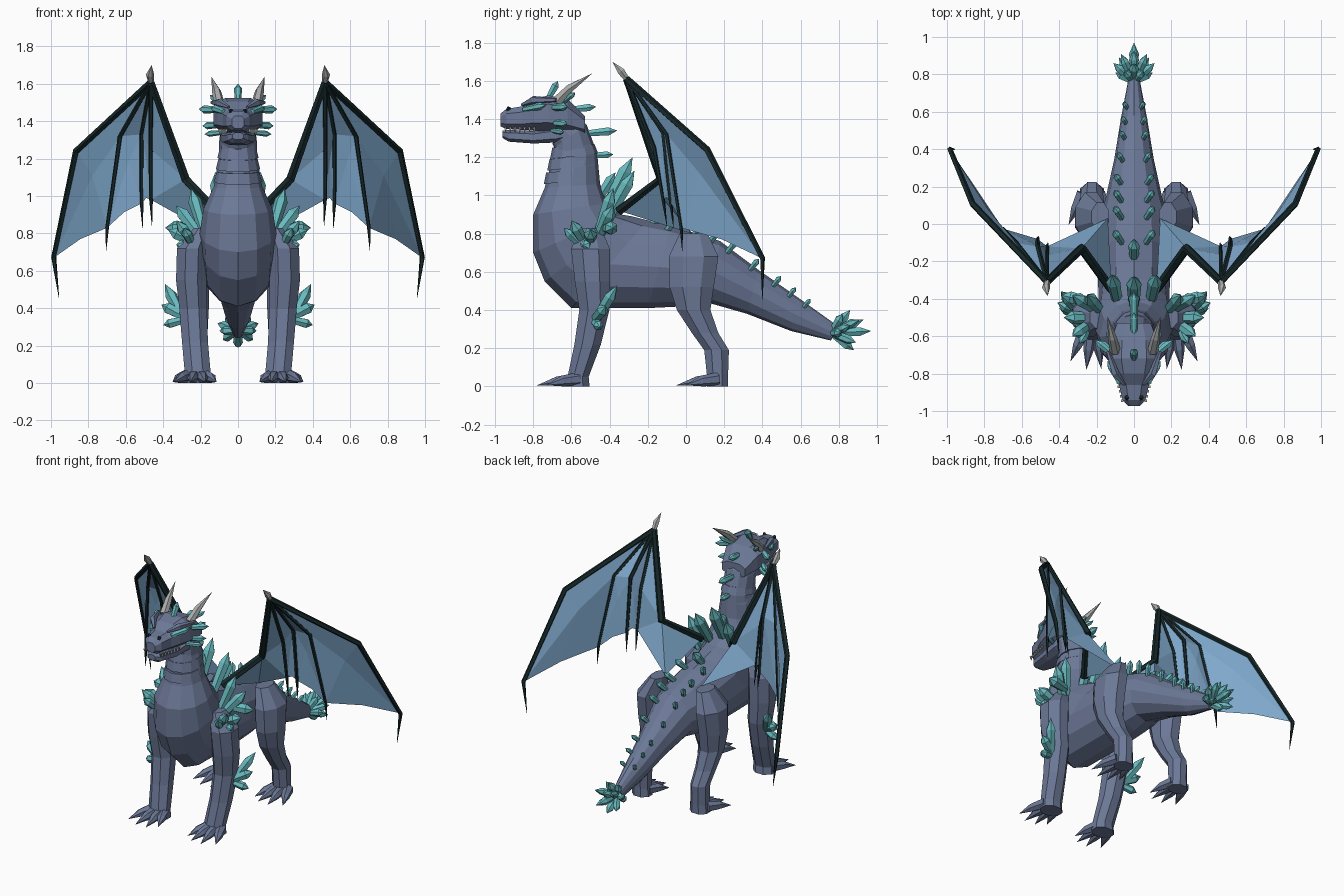
import bpy, bmesh
from math import sin, cos, pi, copysign
from mathutils import Vector as V

cube = bpy.data.objects.get("Cube")
if cube:
    bpy.data.objects.remove(cube, do_unlink=True)


def material(name, *rgb):
    m = bpy.data.materials.new(name)
    m.use_nodes = True
    m.diffuse_color = (*rgb, 1)
    for node in m.node_tree.nodes:
        if node.type == 'BSDF_PRINCIPLED':
            node.inputs["Base Color"].default_value = (*rgb, 1)
    return m


HIDE = material("slate hide", .15, .19, .31)
CRYSTAL = material("teal crystal", .14, .49, .52)
MEMBRANE = material("wing blue", .21, .39, .6)
BONE = material("dark wing bone", .008, .02, .022)
HORN = material("pale horn", .4, .42, .41)


def finish(name, bm, mat, mirror):
    bmesh.ops.remove_doubles(bm, verts=bm.verts, dist=.0001)
    bmesh.ops.recalc_face_normals(bm, faces=bm.faces)
    mesh = bpy.data.meshes.new(name)
    bm.to_mesh(mesh)
    bm.free()
    mesh.materials.append(mat)
    obj = bpy.data.objects.new(name, mesh)
    bpy.context.collection.objects.link(obj)
    if mirror:
        mod = obj.modifiers.new("Mirror", 'MIRROR')
        mod.use_mirror_merge = False
    return obj


def build(name, lofts, mat, mirror=False):
    """One object made of several skins, each stretched over a list of rings."""
    bm = bmesh.new()
    for rings in lofts:
        rows = [[bm.verts.new(p) for p in ring] for ring in rings]
        n = len(rows[0])
        for a, b in zip(rows, rows[1:]):
            for i in range(n):
                j = (i + 1) % n
                bm.faces.new((a[i], a[j], b[j], b[i]))
        for row in (rows[0], rows[-1]):
            if (row[0].co - row[n // 2].co).length > .001:
                bm.faces.new(row)
    return finish(name, bm, mat, mirror)


def oval(top, bottom, w, n=12, phase=0, power=1):
    """Ring around the centre line between a top and a bottom (y, z) point."""
    t, b = V((0, *top)), V((0, *bottom))
    ring = []
    for i in range(n):
        a = 2 * pi * (i + phase) / n
        c, s = (copysign(abs(f) ** power, f) for f in (cos(a), sin(a)))
        ring.append((t + b) / 2 + (t - b) / 2 * c + V((w * s, 0, 0)))
    return ring


def tube(points, radii, n=6):
    """Rings along a path, for bones, horns, toes and crystals."""
    pts = [V(p) for p in points]
    whole = pts[-1] - pts[0]
    k = min(range(3), key=lambda i: abs(whole[i]))
    ref = V([float(i == k) for i in range(3)])
    rings = []
    for i, (p, r) in enumerate(zip(pts, radii)):
        d = pts[min(i + 1, len(pts) - 1)] - pts[max(i - 1, 0)]
        u = d.cross(ref).normalized()
        v = d.cross(u).normalized()
        angles = [2 * pi * (j + .5) / n for j in range(n)]
        rings.append([p + r * (u * cos(a) + v * sin(a)) for a in angles])
    return rings


def crystal(base, tip, r):
    b, t = V(base), V(tip)
    return tube([b, b.lerp(t, .72), t], [r * .75, r, 0])


# Neck, trunk and tail: back point, belly point, half width
BODY = [((-.62, 1.46), (-.70, 1.27), .085), ((-.52, 1.37), (-.69, 1.25), .1),
        ((-.465, 1.22), (-.7, 1.19), .102), ((-.45, 1.06), (-.74, 1.04), .13),
        ((-.41, .96), (-.8, .9), .185), ((-.34, .9), (-.8, .7), .205),
        ((-.28, .89), (-.74, .55), .2), ((-.2, .87), (-.6, .41), .19),
        ((-.08, .84), (-.2, .41), .195), ((.06, .8), (0, .42), .185),
        ((.18, .76), (.11, .44), .15), ((.38, .61), (.32, .38), .105),
        ((.58, .47), (.55, .29), .07), ((.79, .32), (.76, .24), .03)]
build("body", [[oval(*r) for r in BODY]], HIDE)

# Overlapping neck plates
collars = []
for z in (1.22, 1.16, 1.09):
    y = -.7 - (1.22 - z) * .25
    w = .104 + (1.22 - z) * .14
    collars.append([oval((-.48, z + .05), (y, z + .03), w - .008),
                    oval((-.46, z), (y - .012, z - .03), w + .006)])
build("neck_plates", collars, HIDE)

# Head and jaw: y, top, bottom, half width
SKULL = [(-.972, 1.43, 1.36, .035), (-.94, 1.457, 1.345, .065),
         (-.86, 1.47, 1.34, .085), (-.8, 1.51, 1.335, .115),
         (-.72, 1.53, 1.33, .14), (-.62, 1.51, 1.32, .13),
         (-.53, 1.42, 1.32, .095)]
JAW = [(-.96, 1.34, 1.3, .03), (-.93, 1.345, 1.28, .058),
       (-.8, 1.34, 1.27, .088), (-.68, 1.36, 1.275, .1), (-.6, 1.38, 1.29, .09)]
for name, rows in (("skull", SKULL), ("jaw", JAW)):
    build(name, [[oval((y, t), (y, b), w, 8, .5, .75) for y, t, b, w in rows]], HIDE)
build("brow_ridges", [tube([(.05, -.86, 1.475), (.1, -.8, 1.5), (.14, -.68, 1.5)],
                           [.008, .022, .01], 5)], HIDE, True)
build("eyes", [crystal((.075, -.85, 1.45), (.143, -.73, 1.475), .02)], CRYSTAL, True)
build("nostrils", [tube([(.035, -.935, 1.44), (.04, -.925, 1.462)], [.011, .011], 5)],
      BONE, True)
build("teeth", [tube([(.062 + .006 * i, -.945 + .025 * i, 1.358),
                      (.062 + .006 * i, -.945 + .025 * i, 1.328)], [.01, 0], 4)
                for i in range(7)], HORN, True)
build("horns", [tube([(.1, -.68, 1.49), (.115, -.61, 1.56), (.143, -.49, 1.64)],
                     [.03, .024, 0])], HORN, True)

# Legs: centre x, y, z, half width, half depth
FRONT = [(.19, -.5, .83, .05, .06), (.245, -.5, .72, .088, .11),
         (.25, -.49, .55, .088, .1), (.24, -.48, .4, .08, .085),
         (.23, -.515, .22, .075, .075), (.215, -.565, .05, .075, .06),
         (.215, -.565, 0, .08, .065)]
HIND = [(.18, .04, .8, .05, .08), (.23, .04, .68, .088, .14),
        (.235, .03, .52, .088, .125), (.23, .04, .4, .08, .095),
        (.225, .1, .28, .068, .075), (.225, .16, .19, .062, .07),
        (.225, .165, .06, .062, .06), (.225, .165, 0, .07, .06)]
for name, rows in (("front", FRONT), ("hind", HIND)):
    rings = [[V((x + hx * cos(a), y + hy * sin(a), z))
              for a in [2 * pi * (i + .5) / 8 for i in range(8)]]
             for x, y, z, hx, hy in rows]
    build(name + "_legs", [rings], HIDE, True)
    # Four splayed, pointed toes on each foot
    x, y = rows[-1][:2]
    toes = []
    for side, reach in ((-.1, .16), (-.04, .21), (.04, .215), (.125, .17)):
        toes.append(tube([(x + side * .4, y, .038), (x + side * .7, y - reach * .5, .028),
                          (x + side, y - reach, .006)], [.036, .028, 0]))
    build(name + "_toes", toes, HIDE, True)

# Wing bones: arm, four fingers, pale wrist claw
ROOT, ELBOW, WRIST = V((.12, -.35, .92)), V((.28, -.13, 1.09)), V((.465, -.31, 1.61))
# Each finger: knuckle, membrane edge, bone tip
FINGERS = [((.865, .11, 1.24), (.985, .4, .67), (.957, .4, .455)),
           ((.63, -.1, 1.32), (.7, -.025, .83), (.705, -.02, .71)),
           ((.515, -.12, 1.33), (.515, -.08, .96), (.51, -.065, .83)),
           ((.467, -.165, 1.25), (.465, -.12, .98), (.46, -.1, .84))]
bones = [tube([ROOT, ELBOW, WRIST], [.026, .026, .02])]
for i, f in enumerate(FINGERS):
    r = .018 if i == 0 else .013
    bones.append(tube([WRIST, *f], [r, r, r * .8, .001], 5))
build("wing_bones", bones, BONE, True)
build("wing_claws", [tube([WRIST, (.47, -.34, 1.65), (.462, -.385, 1.7)],
                          [.016, .022, 0])], HORN, True)

# Wing membrane panels between the bones
bm = bmesh.new()


def panel(*pts):
    bm.faces.new([bm.verts.new(p) for p in pts])


for (ka, ea, _), (kb, eb, _) in zip(FINGERS, FINGERS[1:]):
    mid = V(ea).lerp(V(eb), .5) + V((0, 0, .02))
    heart = (V(ka) + V(kb) + mid) / 3 + V((0, .01, 0))
    for tri in ((WRIST, ka, kb), (ka, ea, heart), (ea, mid, heart),
                (mid, eb, heart), (eb, kb, heart), (kb, ka, heart)):
        panel(*tri)
knuckle, edge, _ = FINGERS[-1]
flank = (.14, .03, .8)
panel(WRIST, knuckle, ELBOW)
panel(knuckle, edge, ELBOW)
panel(ELBOW, edge, flank)
panel(ELBOW, flank, ROOT)
finish("wing_membranes", bm, MEMBRANE, True)

# Shoulder, foreleg and cheek crystals: base, tip, radius
SHOULDER = [((.2, -.46, .78), (.33, -.38, .95), .036), ((.18, -.46, .8), (.25, -.38, 1.04), .036),
            ((.22, -.5, .75), (.375, -.5, .82), .036), ((.22, -.52, .73), (.33, -.6, .87), .032),
            ((.24, -.54, .73), (.29, -.64, .83), .027), ((.25, -.5, .73), (.33, -.54, .74), .03),
            ((.22, -.42, .83), (.39, -.38, .83), .036), ((.09, -.41, .88), (.12, -.27, 1.13), .038)]
FORELEG = [((.28, -.49, .32), (.39, -.36, .53), .032), ((.28, -.48, .35), (.41, -.42, .42), .032),
           ((.28, -.48, .34), (.4, -.45, .31), .027)]
CHEEK = [((.11, -.7, 1.46), (.21, -.62, 1.465), .022), ((.1, -.7, 1.38), (.19, -.62, 1.375), .02),
         ((.08, -.7, 1.34), (.18, -.64, 1.33), .016), ((.09, -.64, 1.49), (.15, -.58, 1.54), .016)]
for name, group in (("shoulder", SHOULDER), ("foreleg", FORELEG), ("cheek", CHEEK)):
    build(name + "_crystals", [crystal(*c) for c in group], CRYSTAL, True)

# Crystals down the middle of the crown, neck and shoulders
SPINE = [((0, -.72, 1.51), (0, -.67, 1.6), .022), ((0, -.6, 1.45), (0, -.47, 1.465), .022),
         ((0, -.52, 1.325), (0, -.36, 1.34), .024), ((0, -.49, 1.21), (0, -.38, 1.215), .02),
         ((0, -.42, .93), (0, -.28, 1.2), .04), ((0, -.46, .98), (0, -.37, 1.12), .03),
         ((0, -.2, .82), (0, -.08, .96), .03)]
build("spine_crystals", [crystal(*c) for c in SPINE], CRYSTAL)

# Paired crystals along the back and tail
pairs = []
for y in (-.07, .06, .15, .24, .36, .48, .56, .64):
    for (t0, b0, w0), (t1, b1, w1) in zip(BODY[7:], BODY[8:]):
        if t0[0] <= y < t1[0]:
            f = (y - t0[0]) / (t1[0] - t0[0])
            z, w = t0[1] + f * (t1[1] - t0[1]), w0 + f * (w1 - w0)
    size = .11 - max(y, 0) * .06
    base = V((min(.065, w * .5), y - .03, z - .02))
    pairs.append(crystal(base, base + V((.4, .6, .72)) * size, size * .2))
build("tail_pair_crystals", pairs, CRYSTAL, True)

# Burst of crystals at the tail tip
hub = V((0, .76, .28))
burst = [(0, .21, .01), (0, .1, .12), (0, .12, -.09), (0, .17, .07)]
build("tail_tip_crystals", [crystal(hub, hub + V(d), .026) for d in burst], CRYSTAL)
side = [(.11, .1, .04), (.07, .15, .07), (.08, .13, -.05), (.1, .05, 0), (.05, .06, .1)]
build("tail_tip_side_crystals", [crystal(hub, hub + V(d), .024) for d in side],
      CRYSTAL, True)
